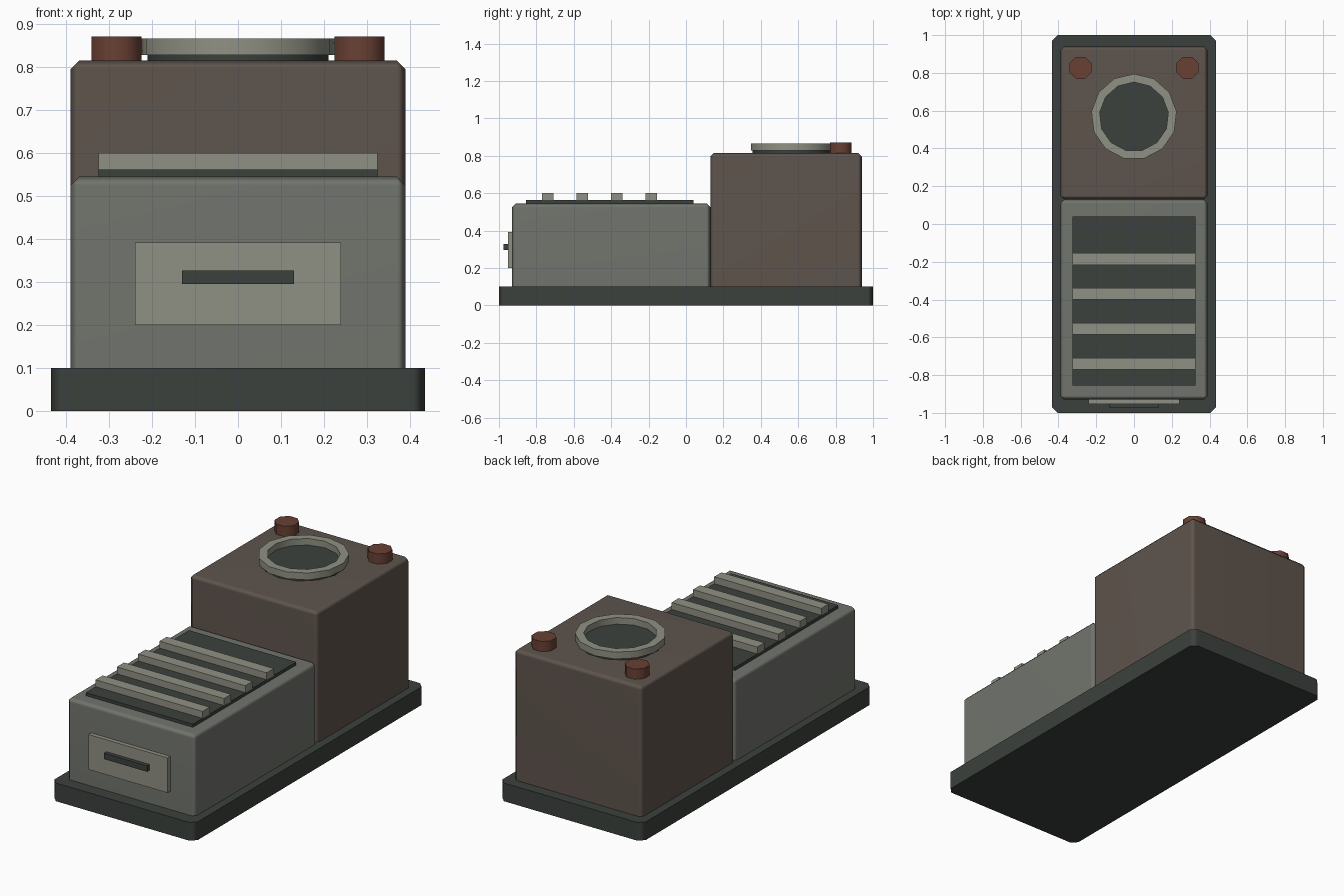
import bpy, bmesh, math
from mathutils import Matrix

if "Cube" in bpy.data.objects:
    bpy.data.objects.remove(bpy.data.objects["Cube"])


def material(name, rgb):
    m = bpy.data.materials.new(name)
    m.diffuse_color = (*rgb, 1)
    m.use_nodes = True
    m.node_tree.nodes["Principled BSDF"].inputs["Base Color"].default_value = m.diffuse_color
    return m


DARK = material("dark_slate", (0.045, 0.053, 0.047))
STONE = material("grey_stone", (0.165, 0.173, 0.152))
BROWN = material("warm_brown", (0.112, 0.088, 0.073))
PALE = material("pale_trim", (0.28, 0.285, 0.23))
RUST = material("rust", (0.14, 0.052, 0.034))


def finish(name, bm, mat, smooth=None):
    mesh = bpy.data.meshes.new(name)
    bmesh.ops.recalc_face_normals(bm, faces=bm.faces)
    bm.to_mesh(mesh)
    bm.free()
    mesh.materials.append(mat)
    ob = bpy.data.objects.new(name, mesh)
    bpy.context.collection.objects.link(ob)
    if smooth:
        bpy.ops.object.select_all(action='DESELECT')
        ob.select_set(True)
        bpy.context.view_layer.objects.active = ob
        bpy.ops.object.shade_smooth_by_angle(angle=math.radians(smooth))
        ob.modifiers.new("flat_panels", 'WEIGHTED_NORMAL').keep_sharp = True
    return ob


def box(name, x, y, z, mat, bevel=0.0, bevel_top=True):
    """Box from (min, max) ranges; bevels the uprights and optionally the top rim."""
    bm = bmesh.new()
    bmesh.ops.create_cube(bm, size=1)
    for v in bm.verts:
        v.co = [r[0] if c < 0 else r[1] for r, c in zip((x, y, z), v.co)]
    if bevel:
        def wanted(e):
            heights = [v.co.z for v in e.verts]
            return max(heights) - min(heights) > 1e-4 or (bevel_top and min(heights) > z[0] + 1e-4)
        bmesh.ops.bevel(bm, geom=[e for e in bm.edges if wanted(e)], offset=bevel,
                        segments=1, affect='EDGES', profile=0.5)
    return finish(name, bm, mat, 50 if bevel else None)


def disc(name, centre, radius, z, sides, mat, turn=0.0, smooth=35):
    bm = bmesh.new()
    place = Matrix.Translation((*centre, sum(z) / 2)) @ Matrix.Rotation(turn, 4, 'Z')
    bmesh.ops.create_cone(bm, cap_ends=True, segments=sides, radius1=radius, radius2=radius,
                          depth=z[1] - z[0], matrix=place)
    return finish(name, bm, mat, smooth)


def ring(name, centre, outer, inner, z, sides, mat):
    """Rectangular section swept round the vertical axis."""
    bm = bmesh.new()
    section = [(inner, z[0]), (outer, z[0]), (outer, z[1]), (inner, z[1])]
    loops = []
    for i in range(sides):
        a = math.pi / 2 + math.tau * i / sides
        loops.append([bm.verts.new((centre[0] + r * math.cos(a), centre[1] + r * math.sin(a), h))
                      for r, h in section])
    for i in range(sides):
        p, q = loops[i], loops[(i + 1) % sides]
        for k in range(4):
            bm.faces.new((p[k], q[k], q[(k + 1) % 4], p[(k + 1) % 4]))
    return finish(name, bm, mat, 35)


# Plinth and the two main housings
box("base_plinth", (-0.435, 0.435), (-1, 1), (0, 0.1), DARK, 0.03, False)
box("front_housing", (-0.39, 0.39), (-0.93, 0.13), (0.1, 0.545), STONE, 0.02)
box("rear_housing", (-0.39, 0.39), (0.13, 0.94), (0.1, 0.815), BROWN, 0.02)

# Vent panel with slats on the front housing
box("vent_panel", (-0.325, 0.325), (-0.855, 0.04), (0.54, 0.562), DARK)
for i in range(4):
    y = -0.74 + 0.185 * i
    box(f"vent_slat_{i + 1}", (-0.325, 0.325), (y - 0.031, y + 0.031), (0.56, 0.6), PALE)

# Drawer plate and handle on the front face
box("drawer_plate", (-0.24, 0.24), (-0.953, -0.925), (0.2, 0.392), PALE)
box("drawer_handle", (-0.13, 0.13), (-0.975, -0.95), (0.295, 0.327), DARK)

# Round hatch and corner knobs on the rear housing
disc("hatch_disc", (0, 0.568), 0.212, (0.81, 0.83), 13, DARK, math.pi / 13)
ring("hatch_ring", (0, 0.568), 0.227, 0.183, (0.828, 0.866), 13, PALE)
for side, label in ((-1, "left"), (1, "right")):
    disc(f"{label}_knob", (side * 0.283, 0.827), 0.063, (0.81, 0.871), 8, RUST, math.pi / 8, 50)
